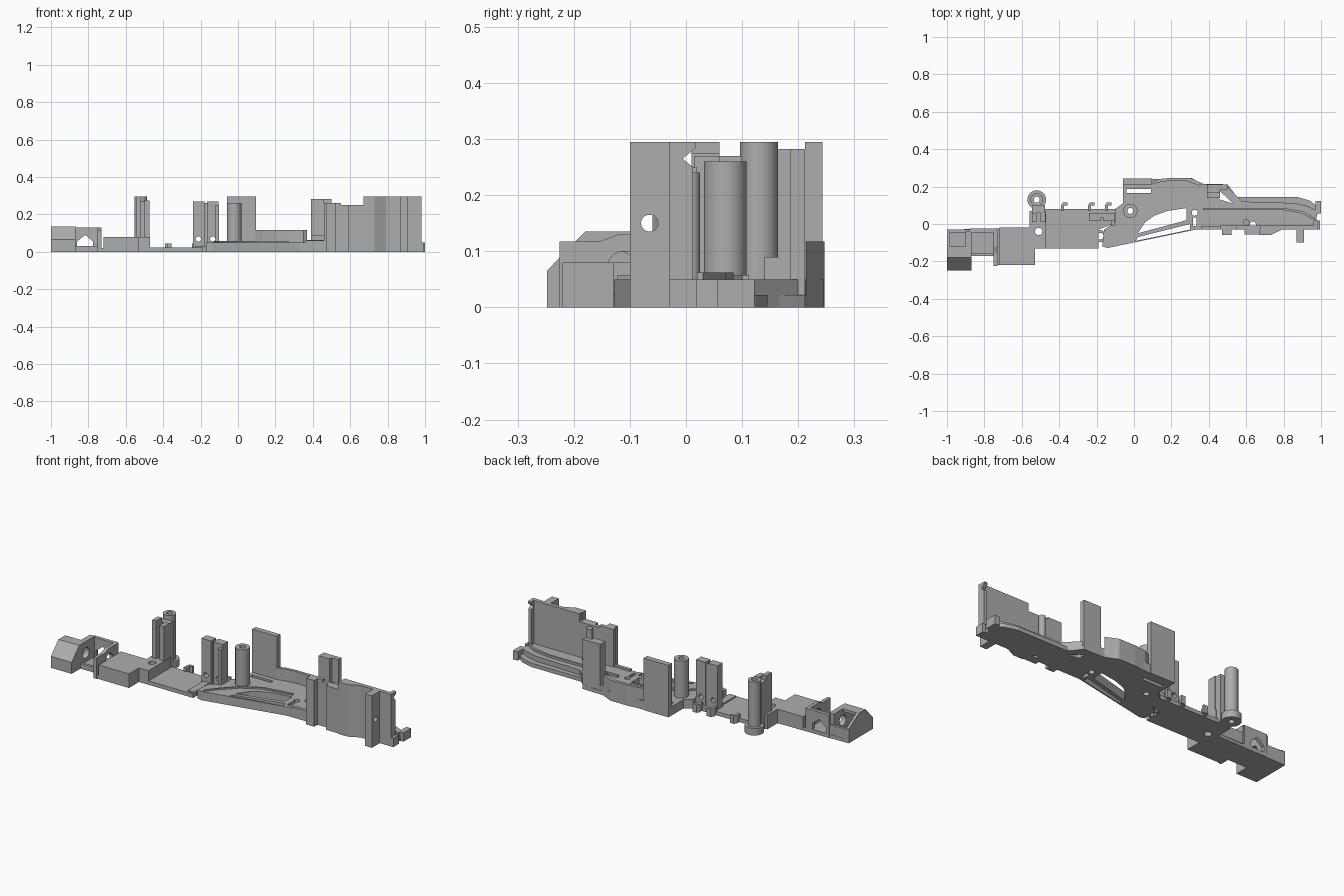
import bpy, bmesh, math
from mathutils import Matrix

old = bpy.data.objects.get("Cube")
if old:
    bpy.data.objects.remove(old)

grey = bpy.data.materials.new("mid grey plastic")
grey.use_nodes = True
grey.diffuse_color = (0.42, 0.42, 0.42, 1)
grey.node_tree.nodes["Principled BSDF"].inputs["Base Color"].default_value = (0.42, 0.42, 0.42, 1)

# Local profile axes to world: "z" uses (x, y), "x" uses (y, z), "y" uses (x, z)
AXES = {
    "z": Matrix.Identity(4),
    "x": Matrix(((0, 0, 1, 0), (1, 0, 0, 0), (0, 1, 0, 0), (0, 0, 0, 1))),
    "y": Matrix(((1, 0, 0, 0), (0, 0, 1, 0), (0, 1, 0, 0), (0, 0, 0, 1))),
}


def circle(cx, cy, r, n=32):
    return [(cx + r * math.cos(math.tau * i / n), cy + r * math.sin(math.tau * i / n)) for i in range(n)]


def rect(a, b, c, d):
    return [(a, c), (b, c), (b, d), (a, d)]


def prism(name, outline, lo, hi, holes=(), axis="z", smooth=False):
    """Extrude a profile with holes from lo to hi along an axis."""
    curve = bpy.data.curves.new(name, "CURVE")
    curve.dimensions = "2D"
    curve.fill_mode = "BOTH"
    curve.extrude = (hi - lo) / 2
    for pts in [outline, *holes]:
        s = curve.splines.new("POLY")
        s.points.add(len(pts) - 1)
        for p, (u, v) in zip(s.points, pts):
            p.co = (u, v, 0, 1)
        s.use_cyclic_u = True
    tmp = bpy.data.objects.new(name + " helper", curve)
    bpy.context.collection.objects.link(tmp)
    bpy.context.view_layer.update()
    mesh = bpy.data.meshes.new_from_object(tmp.evaluated_get(bpy.context.evaluated_depsgraph_get()))
    bpy.data.objects.remove(tmp)
    mesh.transform(AXES[axis] @ Matrix.Translation((0, 0, (lo + hi) / 2)))
    bm = bmesh.new()
    bm.from_mesh(mesh)
    bmesh.ops.remove_doubles(bm, verts=bm.verts, dist=0.0001)
    bmesh.ops.recalc_face_normals(bm, faces=bm.faces)
    bm.to_mesh(mesh)
    bm.free()
    mesh.materials.clear()
    mesh.materials.append(grey)
    mesh.name = name
    ob = bpy.data.objects.new(name, mesh)
    bpy.context.collection.objects.link(ob)
    for p in mesh.polygons:
        p.use_smooth = False
    if smooth:
        bpy.ops.object.select_all(action="DESELECT")
        ob.select_set(True)
        bpy.context.view_layer.objects.active = ob
        bpy.ops.object.shade_smooth_by_angle(angle=math.radians(35))
    return ob


def box(name, x0, x1, y0, y1, z0, z1):
    return prism(name, rect(x0, x1, y0, y1), z0, z1)


# Truss deck in the middle, with openings
deck = [(-.17, -.12), (-.14, -.128), (.33, -.03), (.97, -.03), (.98, .07), (.93, .095), (.86, .112),
        (.58, .12), (.5, .2), (.36, .215), (.31, .245), (.1, .24), (-.06, .24), (-.06, .11),
        (-.1, .08), (-.1, .01), (-.16, -.03)]
window = [(.02, -.05), (.06, .01), (.11, .045), (.18, .07), (.28, .085), (.28, .02)]
slit = [(.01, -.09), (.3, -.03), (.3, 0), (.02, -.07)]
corner_hole = [(.4, .175), (.46, .175), (.53, .11), (.46, .13)]
prism("truss_deck", deck, 0, .05,
      [window, slit, corner_hole, rect(-.04, .09, .167, .187), circle(-.02, .07, .016),
       circle(.325, .06, .016), rect(.315, .335, -.01, .035), circle(.635, -.005, .018)])
prism("deck_outer_ledge", [(.36, .1), (.98, .05), (.985, .09), (.94, .125), (.87, .145), (.55, .145),
                           (.5, .212), (.36, .215)], 0, .022, [corner_hole])

# Raised guide rails on the deck
arc = [(-.13, -.11), (-.08, -.05), (0, .03), (.1, .085), (.27, .112)]
prism("curved_rail", arc + [(x, y - .012) for x, y in reversed(arc)], .05, .058)
prism("end_rail", [(.37, .085), (.8, .085), (.9, .07), (.97, .03), (.97, .02), (.89, .058),
                   (.8, .074), (.37, .074)], .05, .062)

# Low left plate and its hooks
prism("left_plate", [(-.54, -.13), (-.19, -.13), (-.19, -.03), (-.09, .01), (-.09, .08), (-.54, .08)],
      0, .022, [circle(-.18, -.065, .002), circle(-.51, -.04, .02)])
box("plate_step", -.23, -.19, -.12, .05, .022, .03)
prism("hinge_ring", circle(-.18, -.065, .032), 0, .028, [circle(-.18, -.065, .018)], smooth=True)
for x in (-.39, -.245, -.155):
    prism("small_hook", [(x, .07), (x + .016, .07), (x + .016, .1), (x + .035, .1), (x + .035, .115),
                         (x + .01, .115), (x, .1)], 0, .045)

# Hollow screw posts
for name, x, y, r, top in (("tall_post", -.52, .13, .034, .295), ("deck_post", -.02, .07, .038, .26)):
    prism(name, circle(x, y, r), .02, top, [circle(x, y, .016)], smooth=True)
prism("tall_post_foot", circle(-.52, .13, .05), 0, .04, [circle(-.52, .13, .016)], smooth=True)

# Grooved pillar in front of the tall post
box("pillar_back", -.545, -.475, .06, .1, 0, .27)
box("pillar_left_rib", -.545, -.52, .01, .06, 0, .295)
box("pillar_right_rib", -.5, -.472, .01, .06, 0, .275)

# Twin upright panel with pin holes
for x0, hx in ((-.24, -.212), (-.165, -.135)):
    prism("twin_panel", rect(x0, x0 + .06, 0, .27), .015, .06, [circle(hx, .068, .014)], "y")
box("twin_panel_web", -.19, -.155, .035, .055, 0, .262)
box("twin_panel_rib", -.12, -.102, -.008, .02, 0, .25)

# Back walls
box("back_panel", -.06, .095, .212, .243, 0, .295)
prism("curved_back_wall", [(.09, .222), (.13, .24), (.2, .247), (.3, .247), (.37, .215), (.35, .205),
                           (.28, .23), (.2, .232), (.13, .222), (.09, .21)], 0, .117)
box("back_upright", .39, .46, .165, .212, 0, .282)
box("back_upright_rib", .46, .5, .185, .212, 0, .282)
box("back_upright_step", .39, .46, .14, .165, 0, .09)

# Long right wall with stepped top, front bumps and end flange
steps = [(.46, 0), (.975, 0), (.975, .295), (.675, .295), (.675, .25), (.55, .25), (.55, .262), (.46, .262)]
prism("long_wall", steps, -.03, -.008, axis="y")
box("wall_front_rib", .47, .52, -.06, -.03, 0, .262)
box("wall_foot", .36, .47, -.03, -.012, 0, .06)
prism("wall_bump", [(.59, -.03), (.59, -.055), (.67, -.055), (.67, -.03)], 0, .25)
prism("wall_tall_bump", [(.67, -.03), (.67, -.06), (.73, -.06), (.79, -.03)], 0, .295)
prism("drilled_bracket", rect(-.1, -.03, 0, .295), .868, .91, [circle(-.065, .15, .015)], "x")
prism("wall_end_flange", [(-.03, 0), (.012, 0), (.012, .25), (-.006, .265), (.018, .285), (.018, .295),
                          (-.03, .295)], .96, .98, axis="x")
prism("wall_boss", circle(.6, .008, .017), .04, .24, smooth=True)
box("end_tab", .97, 1, .055, .122, 0, .05)
box("end_lug", .97, .995, -.03, .02, 0, .05)

# Left housing: floor, solid block and hollow sloped end
prism("housing_floor", [(-1, -.248), (-.87, -.248), (-.87, -.17), (-.75, -.17), (-.75, -.22), (-.53, -.22),
                        (-.53, -.02), (-1, -.03)], 0, .02)
box("housing_block", -.72, -.53, -.22, -.02, .015, .08)
prism("drilled_block", rect(-.56, -.47, -.13, .07), 0, .08, [circle(-.51, -.04, .02)])
prism("housing_left_wall", [(-.248, 0), (-.248, .065), (-.18, .135), (-.12, .135), (-.03, .08), (-.03, 0)],
      -1, -.985, axis="x")
prism("sloped_shell", [(-.248, 0), (-.248, .065), (-.18, .135), (-.12, .135), (-.12, .12), (-.175, .12),
                       (-.233, .06), (-.233, 0)], -1, -.9, axis="x")
prism("housing_inner_wall", [(-.248, 0), (-.248, .065), (-.18, .135), (-.04, .135), (-.04, 0)],
      -.9, -.87, [circle(-.12, .07, .03)], "x")
box("housing_back_wall", -1, -.87, -.045, -.03, 0, .075)
prism("arched_bracket", rect(-.88, -.735, .0, .13), -.045, -.025,
      [[(-.86, .022), (-.775, .022), (-.775, .055), (-.817, .09), (-.86, .055)]], "y")
prism("bracket_side", [(-.225, 0), (-.03, 0), (-.03, .13), (-.12, .13), (-.155, .117), (-.225, .117)],
      -.75, -.73, [circle(-.11, .07, .03)], "x")
box("bracket_rail", -.87, -.75, -.17, -.155, 0, .03)
